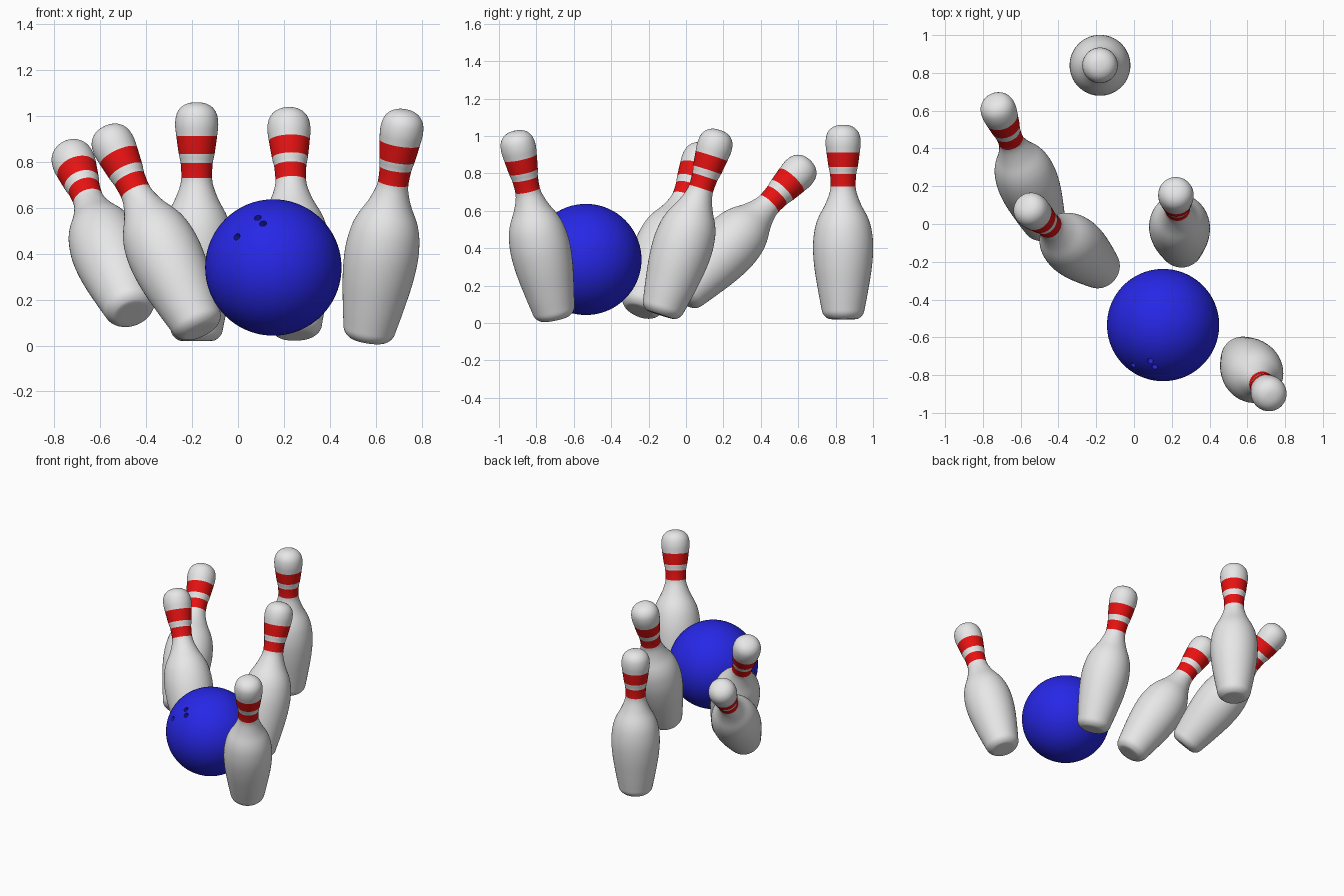
import bpy, bmesh, math
from mathutils import Vector

if "Cube" in bpy.data.objects:
    bpy.data.objects.remove(bpy.data.objects["Cube"])


def material(name, rgb):
    m = bpy.data.materials.new(name)
    m.diffuse_color = (*rgb, 1)
    m.use_nodes = True
    m.node_tree.nodes["Principled BSDF"].inputs["Base Color"].default_value = m.diffuse_color
    return m


WHITE = material("pin white", (0.8, 0.8, 0.8))
RED = material("stripe red", (0.8, 0.006, 0.006))
BLUE = material("ball blue", (0.02, 0.02, 0.8))

# Pin half-profile: radius, height
PROFILE = [(0, 0), (.06, 0), (.085, .006), (.108, .03), (.118, .07), (.135, .16),
           (.154, .28), (.161, .39), (.152, .48), (.132, .545), (.098, .61),
           (.076, .665), (.067, .71), (.070, .776), (.078, .815), (.089, .893),
           (.094, .945), (.087, .99), (.066, 1.02), (.035, 1.036), (0, 1.04)]
STRIPES = [(.71, .776), (.815, .893)]
HEAD = 0.945          # height of the head centre along the pin
SEGMENTS, STEPS = 64, 4


def smooth_profile(pts):
    """Catmull-Rom curve through the profile points."""
    p = [Vector(q) for q in pts]
    out = []
    for i in range(len(p) - 1):
        a, b, c, d = p[max(i - 1, 0)], p[i], p[i + 1], p[min(i + 2, len(p) - 1)]
        for k in range(STEPS):
            t = k / STEPS
            out.append(0.5 * (2 * b + (c - a) * t + (2 * a - 5 * b + 4 * c - d) * t * t
                              + (3 * b - a - 3 * c + d) * t ** 3))
    return out + [p[-1]]


def pin_mesh():
    bm = bmesh.new()
    curve = smooth_profile(PROFILE)
    rings = []
    for r, h in curve[1:-1]:
        rings.append([bm.verts.new((r * math.cos(2 * math.pi * i / SEGMENTS),
                                    r * math.sin(2 * math.pi * i / SEGMENTS), h))
                      for i in range(SEGMENTS)])
    bottom, top = bm.verts.new((0, 0, 0)), bm.verts.new((0, 0, curve[-1].y))
    for i in range(SEGMENTS):
        j = (i + 1) % SEGMENTS
        for lo, hi in zip(rings, rings[1:]):
            bm.faces.new((lo[i], lo[j], hi[j], hi[i]))
        bm.faces.new((bottom, rings[0][j], rings[0][i]))
        bm.faces.new((top, rings[-1][i], rings[-1][j]))
    # Red bands by height
    for f in bm.faces:
        f.smooth = True
        z = f.calc_center_median().z
        f.material_index = int(any(a < z < b for a, b in STRIPES))
    me = bpy.data.meshes.new("pin")
    bm.to_mesh(me)
    bm.free()
    me.materials.append(WHITE)
    me.materials.append(RED)
    return me


# Pins: name, head centre, axis direction
PINS = [("standing_pin", (-.18, .84, .965), (0, 0, 1)),
        ("front_right_pin", (.713, -.896, .935), (.157, -.21, .965)),
        ("middle_pin", (.222, .152, .942), (-.034, .305, .953)),
        ("left_leaning_pin", (-.54, .069, .868), (-.40, .336, .853)),
        ("back_leaning_pin", (-.716, .598, .80), (-.27, .662, .70))]
mesh = pin_mesh()
for name, head, axis in PINS:
    d = Vector(axis).normalized()
    ob = bpy.data.objects.new(name, mesh)
    bpy.context.collection.objects.link(ob)
    ob.rotation_euler = Vector((0, 0, 1)).rotation_difference(d).to_euler()
    ob.location = Vector(head) - d * HEAD

# Ball
C, R = Vector((.154, -.535, .34)), .297
bpy.ops.mesh.primitive_uv_sphere_add(segments=96, ring_count=48, radius=R, location=C)
ball = bpy.context.object
ball.name = "ball"
ball.data.materials.append(BLUE)

# Finger holes, cut along the ball's radius at front-view positions
cutters = []
for x, z in [(-.005, .474), (.086, .557), (.109, .532)]:
    dx, dz = x - C.x, z - C.z
    n = Vector((dx, -math.sqrt(R * R - dx * dx - dz * dz), dz)).normalized()
    bpy.ops.mesh.primitive_cylinder_add(vertices=24, radius=.0155, depth=.12, location=C + n * R,
                                        rotation=n.to_track_quat('Z', 'Y').to_euler())
    cutter = bpy.context.object
    cutter.name = "hole_cutter"
    cutter.hide_render = True
    cutter.data.materials.append(BLUE)
    mod = ball.modifiers.new("finger hole", 'BOOLEAN')
    mod.operation, mod.object = 'DIFFERENCE', cutter
    cutters.append(cutter)

bpy.ops.object.select_all(action='DESELECT')
ball.select_set(True)
bpy.context.view_layer.objects.active = ball
for mod in list(ball.modifiers):
    bpy.ops.object.modifier_apply(modifier=mod.name)
for cutter in cutters:
    bpy.data.objects.remove(cutter)
bpy.ops.object.shade_smooth_by_angle(angle=math.radians(35))
